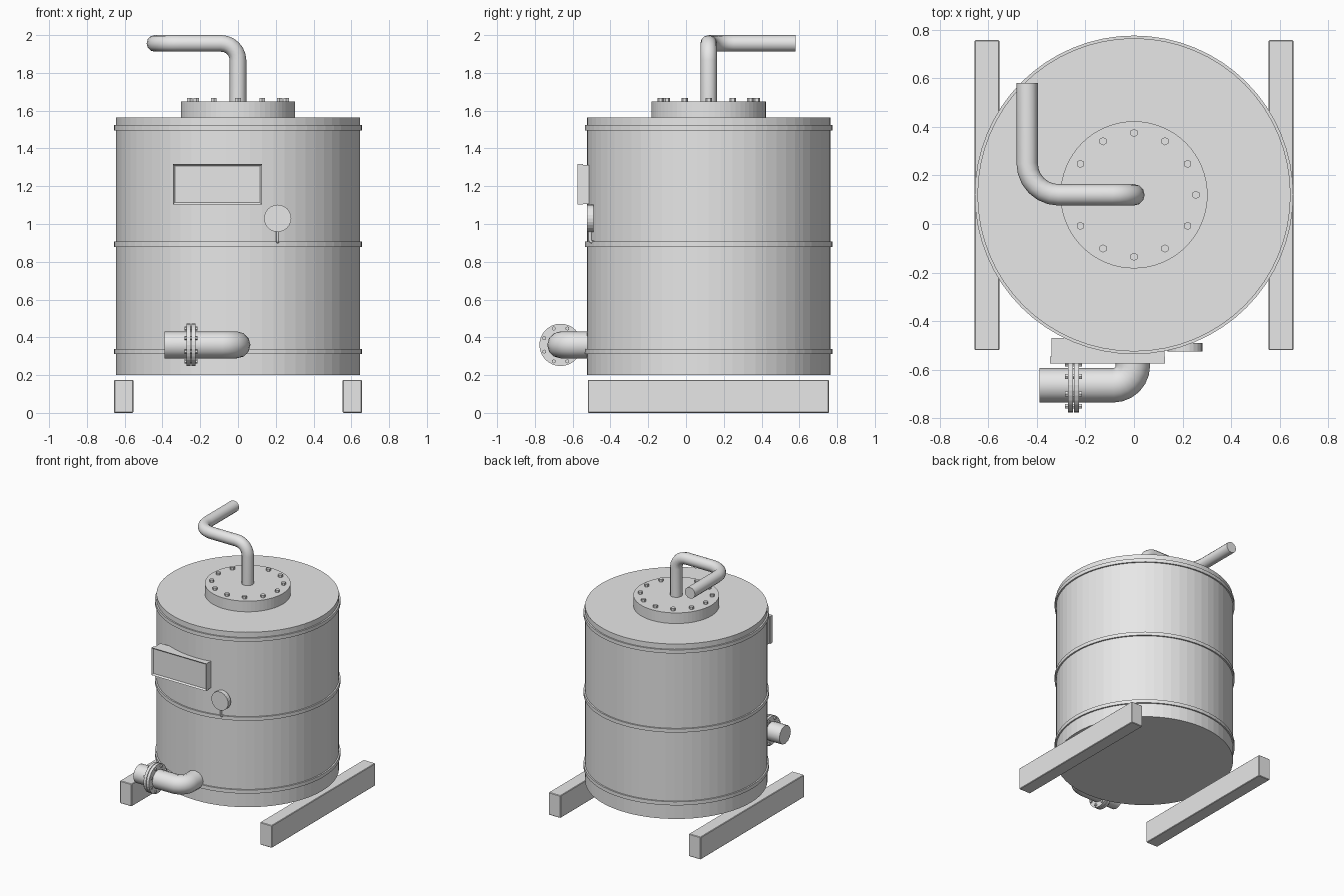
import bpy, bmesh, math
from mathutils import Vector

if "Cube" in bpy.data.objects:
    bpy.data.objects.remove(bpy.data.objects["Cube"])

grey = bpy.data.materials.new("light_grey")
grey.diffuse_color = (0.8, 0.8, 0.8, 1)
grey.use_nodes = True
grey.node_tree.nodes["Principled BSDF"].inputs["Base Color"].default_value = grey.diffuse_color
CY = 0.12          # tank axis in y
PY, PZ = -0.664, 0.36   # outlet pipe axis


def finish(ob, smooth=None):
    ob.data.materials.append(grey)
    if smooth:
        bpy.ops.object.select_all(action='DESELECT')
        ob.select_set(True)
        bpy.context.view_layer.objects.active = ob
        bpy.ops.object.shade_smooth_by_angle(angle=math.radians(smooth))
    return ob


def cylinder(name, r, a, b, sides=32, smooth=None):
    """Closed cylinder running from point a to point b."""
    a, b = Vector(a), Vector(b)
    bpy.ops.mesh.primitive_cylinder_add(vertices=sides, radius=r, depth=(b - a).length,
                                        location=(a + b) / 2)
    ob = bpy.context.object
    ob.name = name
    ob.rotation_euler = (b - a).to_track_quat('Z', 'Y').to_euler()
    return finish(ob, smooth)


def box(name, lo, hi, bevel=0):
    lo, hi = Vector(lo), Vector(hi)
    bpy.ops.mesh.primitive_cube_add(size=1, location=(lo + hi) / 2)
    ob = bpy.context.object
    ob.name = name
    ob.scale = hi - lo
    bpy.ops.object.transform_apply(location=False, rotation=False, scale=True)
    if bevel:
        mod = ob.modifiers.new("bevel", 'BEVEL')
        mod.width, mod.segments = bevel, 1
    return finish(ob)


def pipe(name, pts, r, bends, steps=6):
    """Round pipe through pts with rounded corners, one bend radius per corner."""
    pts = [Vector(p) for p in pts]
    path = [pts[0]]
    for i, rad in enumerate(bends, 1):
        u = (pts[i - 1] - pts[i]).normalized()
        v = (pts[i + 1] - pts[i]).normalized()
        c = pts[i] + (u + v) * rad
        for k in range(steps + 1):
            t = math.pi / 2 * k / steps
            path.append(c - v * rad * math.cos(t) - u * rad * math.sin(t))
    path.append(pts[-1])
    cu = bpy.data.curves.new(name, 'CURVE')
    cu.dimensions = '3D'
    cu.bevel_depth, cu.bevel_resolution, cu.use_fill_caps = r, 4, True
    sp = cu.splines.new('POLY')
    sp.points.add(len(path) - 1)
    for p, co in zip(sp.points, path):
        p.co = (*co, 1)
    ob = bpy.data.objects.new(name, cu)
    bpy.context.collection.objects.link(ob)
    bpy.ops.object.select_all(action='DESELECT')
    ob.select_set(True)
    bpy.context.view_layer.objects.active = ob
    bpy.ops.object.convert(target='MESH')
    return finish(bpy.context.object, 40)


# Tank body and its three hoops
cylinder("tank", 0.645, (0, CY, 0.2), (0, CY, 1.565), 64)
for i, z in enumerate((0.325, 0.893, 1.51)):
    cylinder(f"hoop_{i}", 0.656, (0, CY, z - 0.014), (0, CY, z + 0.014), 64)

# Bolted lid
cylinder("lid", 0.303, (0, CY, 1.56), (0, CY, 1.648), 64)
for i in range(12):
    a = i * math.pi / 6
    x, y = 0.255 * math.cos(a), CY + 0.255 * math.sin(a)
    cylinder(f"lid_bolt_{i}", 0.017, (x, y, 1.64), (x, y, 1.667), 6)

# Top pipe: up, left, then back
pipe("top_pipe", [(0, CY, 1.64), (0, CY, 1.956), (-0.44, CY, 1.956), (-0.44, 0.58, 1.956)],
     0.044, (0.09, 0.13))

# Outlet pipe with a pair of bolted flanges
pipe("outlet_pipe", [(-0.005, -0.45, PZ), (-0.005, PY, PZ), (-0.39, PY, PZ)], 0.071, (0.08,))
for i, x in enumerate((-0.272, -0.247)):
    cylinder(f"flange_{i}", 0.112, (x, PY, PZ), (x + 0.021, PY, PZ), 32)
for i in range(8):
    a = (i + 0.5) * math.pi / 4
    y, z = PY + 0.094 * math.cos(a), PZ + 0.094 * math.sin(a)
    cylinder(f"flange_bolt_{i}", 0.011, (-0.284, y, z), (-0.214, y, z), 6)

# Sign plate: mounting block and framed front with a recessed face
box("sign_block", (-0.34, -0.55, 1.107), (0.125, -0.47, 1.313))
sign = box("sign_frame", (-0.345, -0.574, 1.103), (0.127, -0.545, 1.317))
bm = bmesh.new()
bm.from_mesh(sign.data)
front = [f for f in bm.faces if f.normal.y < -0.9]
bmesh.ops.inset_region(bm, faces=front, thickness=0.015)
bmesh.ops.translate(bm, verts=front[0].verts, vec=(0, 0.012, 0))
bm.to_mesh(sign.data)
bm.free()

# Gauge dial on a bent stem
cylinder("gauge", 0.072, (0.21, -0.49, 1.03), (0.21, -0.525, 1.03), 24)
pipe("gauge_stem", [(0.21, -0.508, 1.0), (0.21, -0.508, 0.905), (0.21, -0.46, 0.905)],
     0.008, (0.01,), 3)

# Two base rails
for side, x in (("left", -0.605), ("right", 0.605)):
    box(f"{side}_rail", (x - 0.051, -0.52, 0), (x + 0.051, 0.757, 0.175), 0.004)
